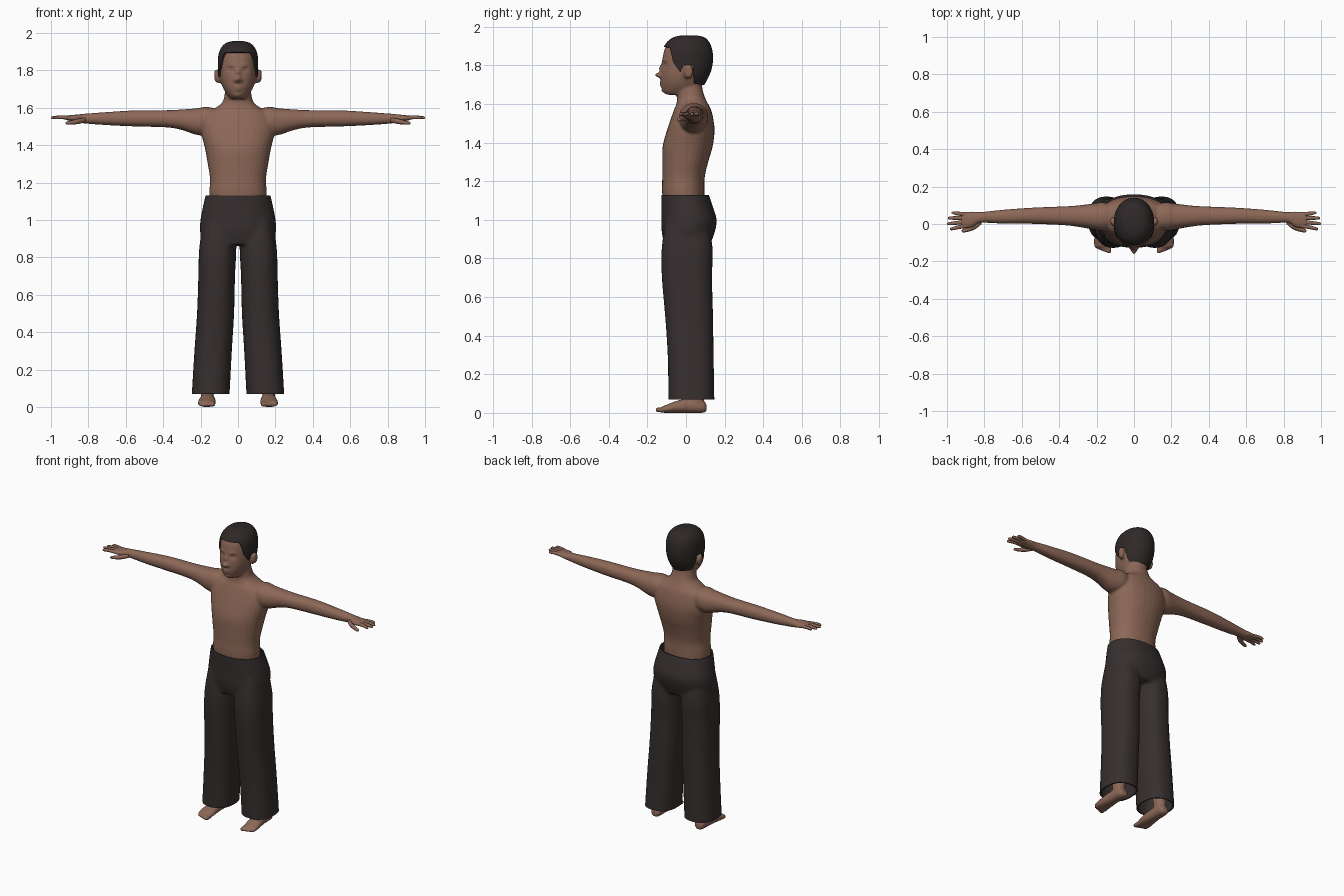
import bpy, bmesh, math
from mathutils import Vector

cube = bpy.data.objects.get("Cube")
if cube:
    bpy.data.objects.remove(cube, do_unlink=True)


def material(name, rgb):
    m = bpy.data.materials.new(name)
    m.use_nodes = True
    m.diffuse_color = (*rgb, 1)
    m.node_tree.nodes["Principled BSDF"].inputs["Base Color"].default_value = (*rgb, 1)
    return m


skin = material("brown skin", (.265, .138, .095))
cloth = material("dark trouser cloth", (.037, .028, .028))
hair_dark = material("dark hair", (.028, .022, .021))


def spline(rings, steps):
    """Smoothly interpolate a list of ring values."""
    out = []
    for i in range(len(rings) - 1):
        p = [rings[max(0, min(len(rings) - 1, i + k))] for k in (-1, 0, 1, 2)]
        for s in range(steps):
            t = s / steps
            out.append([b + .5 * t * (c - a + t * (2*a - 5*b + 4*c - d + t * (3*(b - c) + d - a)))
                        for a, b, c, d in zip(*p)])
    return out + [list(rings[-1])]


def loft(bm, axis, rings, side=1, n=32, power=2.2, steps=5):
    """Skin rounded sections (position, centre a, half a, centre b, half b) along an axis."""
    loops = []
    for t, ca, ha, cb, hb in spline(rings, steps):
        loop = []
        for k in range(n):
            ang = 2 * math.pi * k / n
            c, s = math.cos(ang), math.sin(ang)
            a = ca + ha * math.copysign(abs(c) ** (2 / power), c)
            b = cb + hb * math.copysign(abs(s) ** (2 / power), s)
            x, y, z = {"x": (t, a, b), "y": (a, t, b), "z": (a, b, t)}[axis]
            loop.append(bm.verts.new((x * side, y, z)))
        loops.append(loop)
    for lo, hi in zip(loops, loops[1:]):
        for k in range(n):
            bm.faces.new((lo[k], lo[k - 1], hi[k - 1], hi[k]))
    bm.faces.new(loops[0])
    bm.faces.new(loops[-1])
    return [v for loop in loops for v in loop]


def upright(rows):
    """Turn (z, half width, front y, back y) rows into sections centred on x = 0."""
    return [(z, 0, w, (f + b) / 2, (b - f) / 2) for z, w, f, b in rows]


def finish(bm, name, mat):
    bmesh.ops.recalc_face_normals(bm, faces=bm.faces)
    me = bpy.data.meshes.new(name)
    bm.to_mesh(me)
    bm.free()
    ob = bpy.data.objects.new(name, me)
    bpy.context.collection.objects.link(ob)
    me.materials.append(mat)
    return ob


def bake(ob):
    """Replace the mesh by its modified result."""
    dg = bpy.context.evaluated_depsgraph_get()
    me = bpy.data.meshes.new_from_object(ob.evaluated_get(dg))
    ob.modifiers.clear()
    ob.data = me


def blend(ob, voxel, rounds):
    """Fuse overlapping volumes into one soft surface."""
    r = ob.modifiers.new("fuse", "REMESH")
    r.mode, r.voxel_size = "VOXEL", voxel
    s = ob.modifiers.new("soften", "SMOOTH")
    s.factor, s.iterations = .5, rounds
    bake(ob)


def thicken(ob, amount):
    ob.modifiers.new("thickness", "SOLIDIFY").thickness = amount
    bake(ob)


def smooth(ob):
    for o in bpy.context.view_layer.objects:
        o.select_set(False)
    ob.select_set(True)
    bpy.context.view_layer.objects.active = ob
    bpy.ops.object.shade_smooth_by_angle(angle=math.radians(50))


# Torso and neck
bm = bmesh.new()
loft(bm, "z", upright([
    (1.0, .14, -.1, .09), (1.13, .153, -.123, .095), (1.22, .15, -.123, .097),
    (1.3, .162, -.123, .115), (1.38, .176, -.121, .138), (1.46, .195, -.1, .148),
    (1.52, .195, -.08, .142), (1.57, .17, -.062, .13), (1.6, .12, -.05, .115),
    (1.63, .083, -.047, .1), (1.68, .07, -.05, .085), (1.74, .06, -.04, .08)]))

# Head with modelled face
skull = upright([
    (1.648, .04, -.1, .04), (1.665, .055, -.118, .065), (1.7, .077, -.127, .085),
    (1.74, .092, -.129, .107), (1.78, .098, -.127, .123), (1.83, .099, -.122, .131),
    (1.88, .096, -.112, .127), (1.915, .083, -.092, .113), (1.938, .06, -.06, .09),
    (1.947, .03, -.02, .05)])
bumps = [  # x, z, spread x, spread z, y shift
    (0, 1.75, .014, .013, -.036), (0, 1.785, .01, .022, -.015),
    (.016, 1.746, .008, .008, -.01), (.04, 1.803, .017, .012, .013),
    (.04, 1.8, .009, .006, -.005), (.035, 1.828, .025, .007, -.005),
    (0, 1.712, .022, .006, -.012), (0, 1.696, .018, .006, -.011),
    (0, 1.668, .02, .01, -.008)]
for v in loft(bm, "z", skull, n=96, steps=10, power=2.1):
    if v.co.y < -.03:
        x, z = abs(v.co.x), v.co.z
        v.co.y += sum(d * math.exp(-((x - bx) / rx) ** 2 - ((z - bz) / rz) ** 2)
                      for bx, bz, rx, rz, d in bumps)

for side in (1, -1):
    # Ears
    loft(bm, "x", [(.085, .005, .018, 1.765, .028), (.108, .01, .024, 1.768, .036),
                   (.122, .016, .02, 1.772, .032), (.126, .018, .01, 1.774, .02)], side)
    # Arms and palms
    loft(bm, "x", [
        (.06, .04, .05, 1.53, .05), (.16, .04, .075, 1.53, .074), (.22, .04, .069, 1.526, .071),
        (.3, .042, .057, 1.536, .055), (.38, .044, .05, 1.541, .046), (.55, .044, .043, 1.543, .043),
        (.7, .039, .037, 1.542, .035), (.82, .035, .029, 1.542, .026), (.86, .025, .042, 1.543, .021),
        (.9, .021, .044, 1.545, .015), (.925, .022, .042, 1.546, .011)], side)
    # Ankles and feet
    loft(bm, "z", [(.02, .163, .033, .05, .04), (.08, .163, .035, .05, .042),
                   (.25, .15, .045, .04, .05), (.45, .13, .055, .03, .06)], side)
    loft(bm, "y", [
        (.106, .162, .02, .026, .018), (.085, .162, .034, .032, .032), (.01, .163, .039, .037, .037),
        (-.055, .165, .046, .03, .03), (-.1, .167, .048, .021, .021),
        (-.125, .167, .044, .017, .016)], side)
    for i in range(5):
        x, r, tip = .134 + .0165 * i, .013 - .0013 * i, -.157 + .006 * i
        loft(bm, "y", [(-.1, x, r, .016, r), (tip + .01, x, r, r + .003, r),
                       (tip, x, r * .5, r + .002, r * .5)], side, n=16)
body = finish(bm, "body", skin)
blend(body, .007, 4)

# Fingers and thumbs
bm = bmesh.new()
for side in (1, -1):
    for root, tip_x, tip_y in ((-.009, .985, -.026), (.012, 1.0, .002),
                               (.032, .995, .032), (.051, .975, .06)):
        mid = (root + tip_y) / 2
        loft(bm, "x", [(.89, root, .011, 1.545, .01), (.94, mid, .0105, 1.549, .01),
                       (tip_x - .01, tip_y, .008, 1.547, .008),
                       (tip_x, tip_y, .003, 1.546, .003)], side, n=12)
    loft(bm, "x", [(.815, .012, .012, 1.535, .012), (.85, -.012, .016, 1.528, .014),
                   (.89, -.03, .012, 1.521, .011), (.915, -.036, .009, 1.518, .008),
                   (.922, -.037, .003, 1.517, .003)], side, n=12)
fingers = finish(bm, "fingers", skin)

# Hair: the skull grown outward and trimmed along the hairline
hairline = [(-.2, 1.905), (-.085, 1.895), (-.066, 1.815), (-.03, 1.765), (-.014, 1.8),
            (.036, 1.8), (.046, 1.705), (.2, 1.68)]
bm = bmesh.new()
loft(bm, "z", skull, n=96, steps=10, power=2.1)
bmesh.ops.recalc_face_normals(bm, faces=bm.faces)
bm.normal_update()
for v in bm.verts:
    v.co += v.normal * .009


def line_height(y):
    for (y0, z0), (y1, z1) in zip(hairline, hairline[1:]):
        if y <= y1:
            return z0 + (z1 - z0) * (y - y0) / (y1 - y0)
    return hairline[-1][1]


for (y0, z0), (y1, z1) in zip(hairline, hairline[1:]):
    strip = [f for f in bm.faces if any(y0 - .03 < v.co.y < y1 + .03 for v in f.verts)]
    edges = {e for f in strip for e in f.edges}
    verts = {v for f in strip for v in f.verts}
    bmesh.ops.bisect_plane(bm, geom=strip + list(edges) + list(verts), dist=1e-5,
                           plane_co=(0, y0, z0), plane_no=Vector((0, z0 - z1, y1 - y0)))
bald = [f for f in bm.faces
        if f.calc_center_median().z < line_height(f.calc_center_median().y)]
bmesh.ops.delete(bm, geom=bald, context="FACES")
hair = finish(bm, "hair", hair_dark)
thicken(hair, .012)

# Trousers: hips and two wide legs fused, then cut flat at waist and hems
bm = bmesh.new()
loft(bm, "z", upright([
    (1.18, .16, -.122, .1), (1.13, .174, -.127, .118), (1.06, .19, -.127, .142),
    (1.0, .201, -.127, .159), (.94, .203, -.126, .15), (.87, .19, -.112, .125)]), n=48)
for side in (1, -1):
    loft(bm, "z", [
        (1.0, .1, .085, .005, .11), (.85, .108, .099, .006, .132), (.7, .114, .098, .005, .13),
        (.5, .12, .099, .016, .124), (.3, .133, .1, .024, .119), (.07, .146, .101, .028, .119),
        (0, .15, .101, .028, .119)], side, n=40, power=2.4)
trousers = finish(bm, "trousers", cloth)
blend(trousers, .01, 5)
bm = bmesh.new()
bm.from_mesh(trousers.data)
for z, up in ((1.13, 1), (.07, -1)):
    bmesh.ops.bisect_plane(bm, geom=bm.verts[:] + bm.edges[:] + bm.faces[:],
                           plane_co=(0, 0, z), plane_no=(0, 0, up), clear_outer=True)
bm.to_mesh(trousers.data)
bm.free()
thicken(trousers, .008)

for part in (body, fingers, hair, trousers):
    smooth(part)
